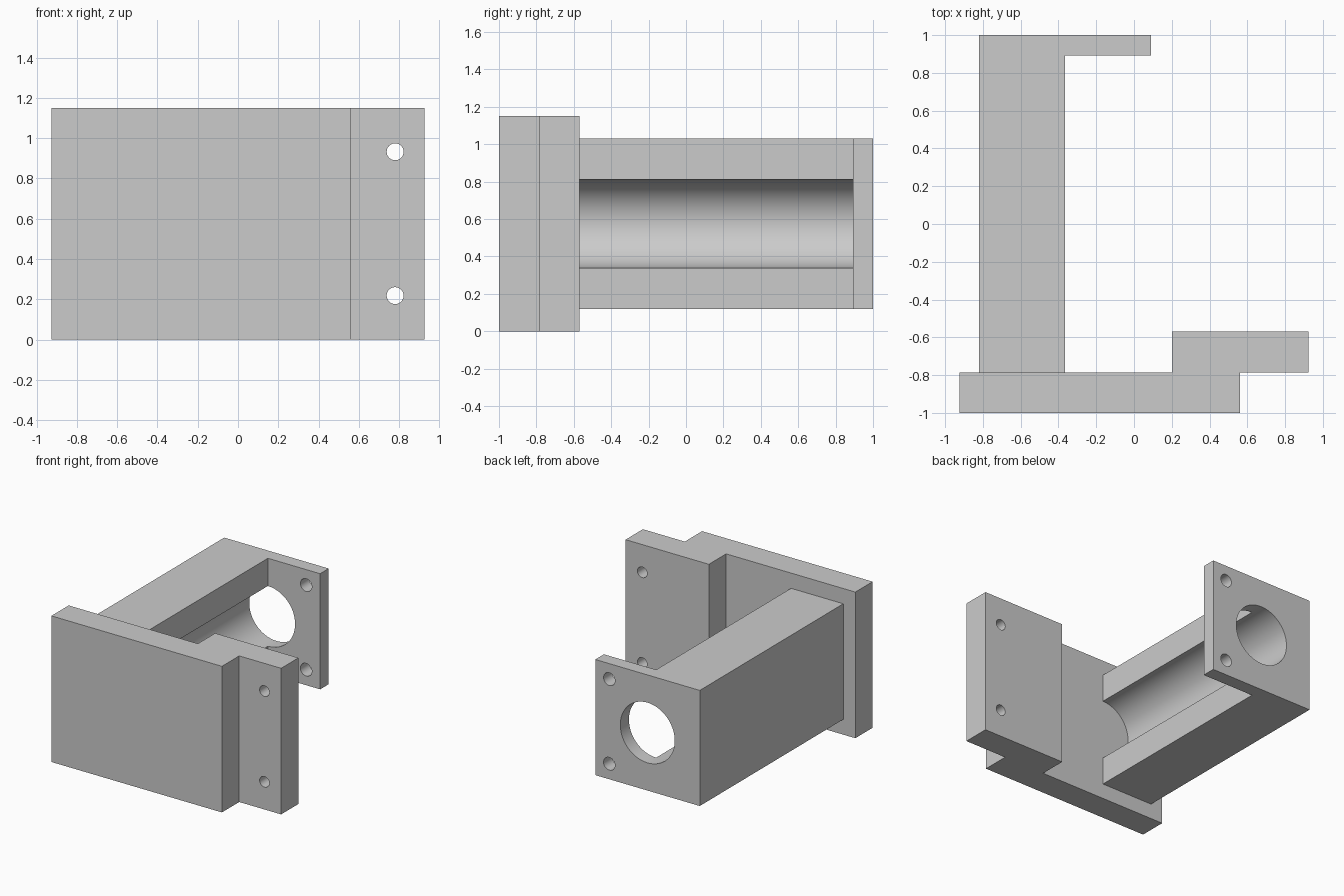
import bpy
import bmesh
from math import pi, radians

cube = bpy.data.objects.get("Cube")
if cube:
    bpy.data.objects.remove(cube, do_unlink=True)

grey = bpy.data.materials.new("plain grey")
grey.use_nodes = True
colour = (0.6, 0.6, 0.6, 1)
grey.diffuse_color = colour
grey.node_tree.nodes["Principled BSDF"].inputs["Base Color"].default_value = colour


def extrude_profile(name, points, bottom, top):
    """Solid made by raising a plan outline from bottom to top."""
    bm = bmesh.new()
    face = bm.faces.new([bm.verts.new((x, y, bottom)) for x, y in points])
    raised = bmesh.ops.extrude_face_region(bm, geom=[face])
    verts = [v for v in raised["geom"] if isinstance(v, bmesh.types.BMVert)]
    bmesh.ops.translate(bm, verts=verts, vec=(0, 0, top - bottom))
    bmesh.ops.recalc_face_normals(bm, faces=bm.faces)
    mesh = bpy.data.meshes.new(name)
    bm.to_mesh(mesh)
    bm.free()
    mesh.materials.append(grey)
    obj = bpy.data.objects.new(name, mesh)
    bpy.context.collection.objects.link(obj)
    return obj


def drill(obj, radius, x, z, start, end, sides):
    """Cut a round hole running front to back."""
    bpy.ops.mesh.primitive_cylinder_add(
        vertices=sides, radius=radius, depth=end - start,
        location=(x, (start + end) / 2, z), rotation=(pi / 2, 0, 0))
    cutter = bpy.context.object
    cutter.name = "hole_cutter"
    cutter.hide_render = True
    cutter.data.materials.append(grey)
    mod = obj.modifiers.new("hole", "BOOLEAN")
    mod.operation = "DIFFERENCE"
    mod.solver = "EXACT"
    mod.object = cutter
    bpy.context.view_layer.objects.active = obj
    bpy.ops.object.modifier_apply(modifier=mod.name)
    bpy.data.objects.remove(cutter, do_unlink=True)


def smooth(obj):
    bpy.ops.object.select_all(action="DESELECT")
    obj.select_set(True)
    bpy.context.view_layer.objects.active = obj
    bpy.ops.object.shade_smooth_by_angle(angle=radians(30))


# Key positions
height = 1.15
mid = height / 2
joint = -0.785      # where the arm meets the front plate
axis = -0.365       # bore axis, on the open face of the arm
half = 0.455        # half the end flange width

# Stepped front plate with a drilled tab
plate = extrude_profile("front_plate", [
    (-0.925, -1), (0.56, -1), (0.56, joint), (0.925, joint),
    (0.925, -0.57), (0.2, -0.57), (0.2, joint), (-0.925, joint)], 0, height)
for side in (-1, 1):
    drill(plate, 0.042, 0.78, mid + side * 0.357, -0.9, -0.4, 32)
smooth(plate)

# Arm with an end flange, hollowed by one long bore
arm = extrude_profile("arm_and_flange", [
    (axis - half, joint), (axis, joint), (axis, 0.893),
    (axis + half, 0.893), (axis + half, 1), (axis - half, 1)],
    mid - half, mid + half)
drill(arm, 0.237, axis, mid, -0.9, 1.1, 64)
for side in (-1, 1):
    drill(arm, 0.05, axis + 0.333, mid + side * 0.333, 0.8, 1.1, 32)
smooth(arm)
